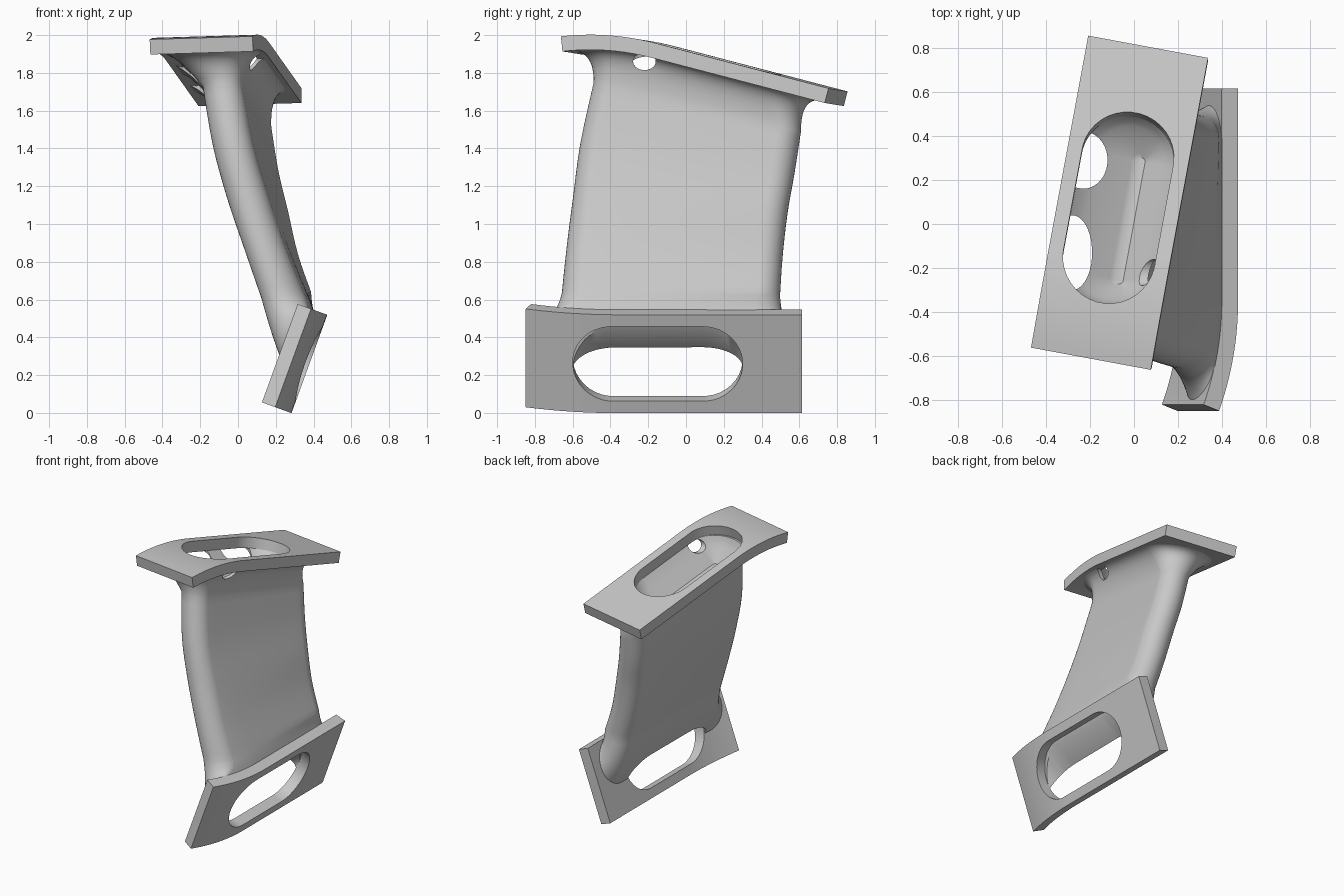
import bpy, bmesh, math
from mathutils import Vector

if "Cube" in bpy.data.objects:
    bpy.data.objects.remove(bpy.data.objects["Cube"], do_unlink=True)

grey = bpy.data.materials.new("plain grey")
grey.use_nodes = True
grey.diffuse_color = (0.58, 0.58, 0.58, 1)
grey.node_tree.nodes["Principled BSDF"].inputs["Base Color"].default_value = (0.58, 0.58, 0.58, 1)

THICK, RADIUS, HALF_W = 0.08, 1.4, 0.277
START, END, HOLE_MID = -0.51, 0.965, 0.2


def loft(name, rings):
    """Skin a list of equal rings, close both ends with quad strips, face outward."""
    bm = bmesh.new()
    grid = [[bm.verts.new(p) for p in ring] for ring in rings]
    n = len(grid[0])
    for a, b in zip(grid, grid[1:]):
        for i in range(n):
            j = (i + 1) % n
            bm.faces.new((a[i], a[j], b[j], b[i]))
    for ring in (grid[0], grid[-1]):
        for i in range(n // 2 - 1):
            bm.faces.new((ring[i], ring[i + 1], ring[n - 2 - i], ring[n - 1 - i]))
    bmesh.ops.recalc_face_normals(bm, faces=bm.faces[:])
    if bm.calc_volume(signed=True) < 0:
        bmesh.ops.reverse_faces(bm, faces=bm.faces[:])
    mesh = bpy.data.meshes.new(name)
    bm.to_mesh(mesh)
    bm.free()
    mesh.materials.append(grey)
    ob = bpy.data.objects.new(name, mesh)
    bpy.context.collection.objects.link(ob)
    return ob


def activate(ob):
    bpy.ops.object.select_all(action='DESELECT')
    ob.select_set(True)
    bpy.context.view_layer.objects.active = ob


def cut(ob, cutter):
    """Subtract the cutter, keeping the part whole if nothing would remain."""
    cutter.hide_render = True
    whole = ob.data.copy()
    mod = ob.modifiers.new("cut", 'BOOLEAN')
    mod.operation, mod.solver, mod.object = 'DIFFERENCE', 'EXACT', cutter
    activate(ob)
    bpy.ops.object.modifier_apply(modifier=mod.name)
    if len(ob.data.polygons) < len(whole.polygons) // 3:
        ob.data = whole
    bpy.data.objects.remove(cutter, do_unlink=True)


def smooth(ob):
    activate(ob)
    bpy.ops.object.shade_smooth_by_angle(angle=math.radians(38))


def stadium(a, b, arc=9, side=16):
    """Slot outline, half length a and half width b, mirrored about its long axis."""
    c = a - b
    turn = [(i + 0.5) / arc * math.pi / 2 for i in range(arc)]
    half = [(c + b * math.cos(t), b * math.sin(t)) for t in turn]
    half += [(c - 2 * c * i / side, b) for i in range(side + 1)]
    half += [(-c - b * math.sin(t), b * math.cos(t)) for t in turn]
    return half + [(s, -w) for s, w in reversed(half)]


def axes(yaw, pitch, roll):
    y, p, r = map(math.radians, (yaw, pitch, roll))
    along = Vector((math.sin(y) * math.cos(p), math.cos(y) * math.cos(p), -math.sin(p)))
    across = Vector((math.cos(y) * math.cos(r), -math.sin(y) * math.cos(r), math.sin(r)))
    return along, across


class Plate:
    """Flange that is flat for s > 0 and bends inward on an arc for s < 0."""

    def __init__(self, origin, yaw, pitch, roll, sign):
        self.o = Vector(origin)
        self.d, self.w = axes(yaw, pitch, roll)
        self.n = self.w.cross(self.d).normalized() * sign

    def point(self, s, w, depth):
        a = max(0, -s) / RADIUS
        along = s if s > 0 else -RADIUS * math.sin(a)
        normal = self.n * math.cos(a) - self.d * math.sin(a)
        return (self.o + self.d * along + self.w * w
                - self.n * RADIUS * (1 - math.cos(a)) - normal * depth)

    def ring(self, a, b, depth, w0=0.0):
        return [self.point(HOLE_MID + s, w0 + w, depth) for s, w in stadium(a, b)]

    def slot(self, height):
        return [self.o + self.d * (HOLE_MID + s) + self.w * w + self.n * height
                for s, w in stadium(0.45, 0.21)]

    def build(self, name):
        stops = [START * (1 - i / 14) for i in range(15)] + [END]
        ob = loft(name, [[self.point(s, w, t) for w, t in
                          ((-HALF_W, 0), (HALF_W, 0), (HALF_W, THICK), (-HALF_W, THICK))]
                         for s in stops])
        cut(ob, loft("slot_cutter", [self.slot(-0.3), self.slot(0.2)]))
        smooth(ob)


lower = Plate((0.378, -0.35, 0.259), 0, 0, 70, -1)
upper = Plate((-0.106, -0.114, 1.95), 10.5, 14.4, 1.7, 1)
lower.build("lower_flange")
upper.build("upper_flange")


def section(x, y, z, a, b, yaw, pitch, roll, bend):
    along, across = axes(yaw, pitch, roll)
    ring = []
    for s, w in stadium(a, b):
        p = Vector((x, y, z)) + along * s + across * w
        ring.append(p - lower.n * bend * min(0, p.y + 0.35) ** 2)
    return ring


def flare(r0, r1, r2, steps=9):
    out = []
    for i in range(1, steps):
        f = i / steps
        out.append([p * (1 - f) ** 2 + q * 2 * f * (1 - f) + r * f * f
                    for p, q, r in zip(r0, r1, r2)])
    return out


def spline(keys, steps=4):
    out = []
    for i in range(len(keys) - 1):
        k = [keys[max(0, i - 1)], keys[i], keys[i + 1], keys[min(len(keys) - 1, i + 2)]]
        for j in range(steps):
            f = j / steps
            out.append([(b * 2 + (c - a) * f + (a * 2 - b * 5 + c * 4 - d) * f ** 2
                         + (b * 3 - a - c * 3 + d) * f ** 3) / 2 for a, b, c, d in zip(*k)])
    return out + [keys[-1]]


# Web: twisted slab between the flanges, flared at both ends
keys = [section(0.262, -0.08, 0.62, 0.578, 0.112, 1.8, 0, 10, 0.33),
        section(0.18, -0.06, 0.85, 0.573, 0.109, 3.5, 2, 4, 0.25),
        section(0.105, -0.03, 1.1, 0.572, 0.112, 6, 4, 0, 0.1),
        section(0.04, 0.008, 1.35, 0.577, 0.109, 8, 8, 0, 0),
        section(-0.005, 0.06, 1.62, 0.57, 0.107, 9.5, 13, 0, 0)]
foot = lower.ring(0.69, 0.17, THICK - 0.004, 0.104)
knee = section(0.295, -0.09, 0.475, 0.6, 0.138, 0, 0, 46, 0.357)
collar = upper.ring(0.58, 0.17, THICK + 0.02)
head = upper.ring(0.68, 0.255, THICK - 0.004)

rings = [foot] + flare(foot, knee, keys[0]) + spline(keys) + flare(keys[-1], collar, head)
rings += [head, upper.ring(0.45, 0.212, THICK - 0.004)]

# Smooth dish below the upper slot
for i in range(1, 11):
    f = i / 10
    rings.append(upper.ring(0.45 - 0.14 * f, 0.21 - 0.19 * f ** 0.8,
                            THICK + 0.16 * f ** 0.7, 0.055 * f))
web = loft("web", rings)


# Openings in the flared wall under the upper flange
def oval(center, u, v, axis):
    turn = [(i + 0.5) / 32 * 2 * math.pi for i in range(32)]
    return [[Vector(center) + Vector(u) * math.cos(t) + Vector(v) * math.sin(t)
             + Vector(axis) * k for t in turn] for k in (-1, 1)]


for center, u, v, axis in (
        ((-0.23, 0.29, 1.7), (0.11, 0, 0), (0, 0.13, 0), (0, 0, 0.35)),
        ((-0.28, -0.13, 1.75), (0.09, 0, 0), (0, 0.17, 0), (0, 0, 0.35)),
        ((0.1, -0.22, 1.86), (0, 0.06, 0), (0, 0, 0.045), (0.2, 0, 0))):
    cut(web, loft("opening_cutter", oval(center, u, v, axis)))

# Scoop behind the lower slot, sloping down to a lip
scoop = lower.slot(-THICK + 0.02)
lip_way = Vector((-0.4, 0, -0.31))
cut(web, loft("scoop_cutter", [scoop, [p + lip_way for p in scoop]]))
smooth(web)
